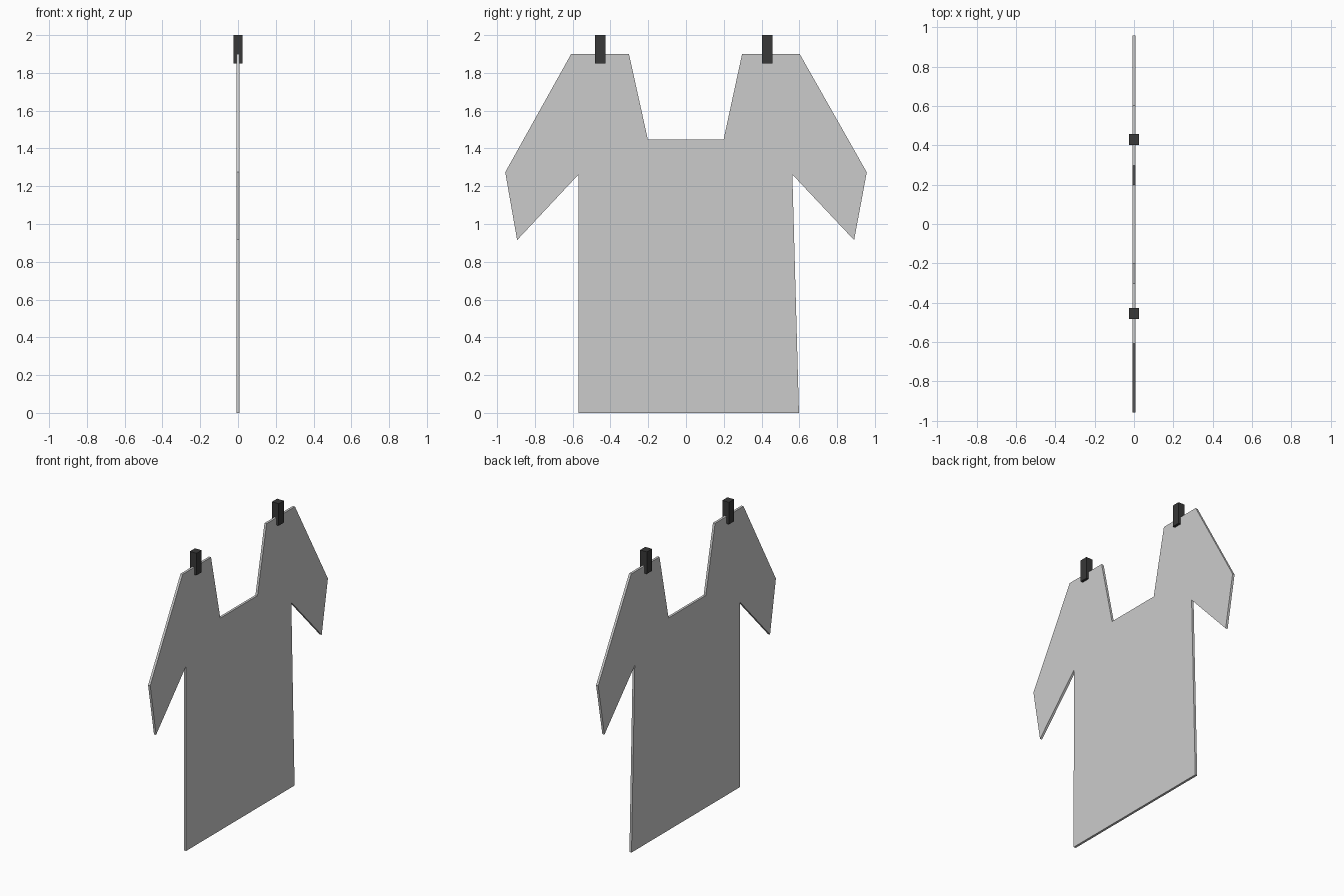
import bpy, bmesh
from mathutils import Vector

if "Cube" in bpy.data.objects:
    bpy.data.objects.remove(bpy.data.objects["Cube"])

# Shirt: flat outline in (y, z), extruded to a thin sheet
THICK = 0.016
outline = [(-0.57, 0), (0.598, 0), (0.563, 1.262), (0.89, 0.915), (0.957, 1.274),
           (0.602, 1.90), (0.297, 1.90), (0.199, 1.447), (-0.202, 1.447), (-0.302, 1.90),
           (-0.608, 1.90), (-0.957, 1.274), (-0.894, 0.915), (-0.569, 1.262)]

bm = bmesh.new()
face = bm.faces.new([bm.verts.new((-THICK / 2, y, z)) for y, z in outline])
ext = bmesh.ops.extrude_face_region(bm, geom=[face], use_keep_orig=True)
moved = [g for g in ext["geom"] if isinstance(g, bmesh.types.BMVert)]
bmesh.ops.translate(bm, vec=Vector((THICK, 0, 0)), verts=moved)
bmesh.ops.recalc_face_normals(bm, faces=bm.faces[:])
mesh = bpy.data.meshes.new("shirt")
bm.to_mesh(mesh)
bm.free()
shirt = bpy.data.objects.new("shirt", mesh)
bpy.context.collection.objects.link(shirt)

# Clothes pegs: dark blocks gripping each shoulder
dark = bpy.data.materials.new("dark_peg")
dark.diffuse_color = (0.04, 0.04, 0.04, 1)
dark.use_nodes = True
dark.node_tree.nodes["Principled BSDF"].inputs["Base Color"].default_value = dark.diffuse_color
for name, y in (("peg_left", -0.455), ("peg_right", 0.43)):
    bpy.ops.mesh.primitive_cube_add(size=1, location=(0, y, 1.925))
    peg = bpy.context.object
    peg.name = name
    peg.scale = (0.05, 0.055, 0.15)
    peg.data.materials.append(dark)
